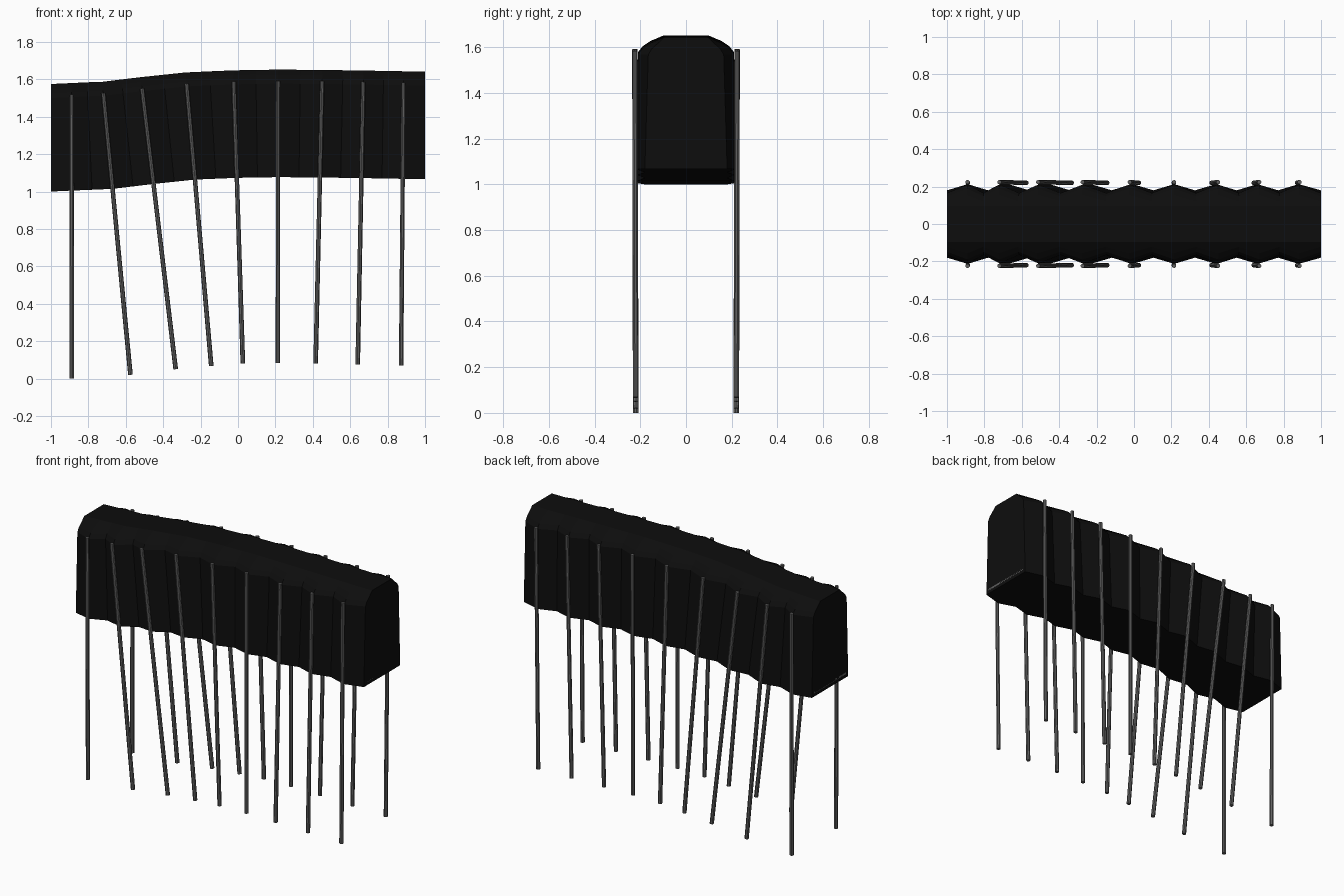
import bpy, bmesh
from mathutils import Vector, Matrix

if "Cube" in bpy.data.objects:
    bpy.data.objects.remove(bpy.data.objects["Cube"])

def material(name, v):
    m = bpy.data.materials.new(name)
    m.diffuse_color = (v, v, v, 1)
    m.use_nodes = True
    m.node_tree.nodes["Principled BSDF"].inputs["Base Color"].default_value = m.diffuse_color
    return m

black = material("matte black", 0.004)
grey = material("mid grey", 0.12)

# Support posts: (top x, top z, foot x, foot z); they lean with the curve of the walkway
POSTS = [(-0.89, 1.52, -0.888, 0.0), (-0.72, 1.527, -0.575, 0.02), (-0.513, 1.552, -0.333, 0.05),
         (-0.275, 1.577, -0.143, 0.067), (-0.023, 1.588, 0.026, 0.08), (0.215, 1.592, 0.213, 0.083),
         (0.45, 1.59, 0.415, 0.08), (0.67, 1.587, 0.64, 0.075), (0.885, 1.583, 0.872, 0.07)]

# Cross-section stations: origin on the underside, up direction, wide flag
ribs = []
for tx, tz, fx, fz in POSTS:
    t, f = Vector((tx, 0, tz)), Vector((fx, 0, fz))
    d = (t - f).normalized()
    ribs.append((t - d * 0.515, d, True))
up = Vector((0, 0, 1))
stations = [(Vector((-1, 0, 1.0)), up, False)]
for i, r in enumerate(ribs):
    stations.append(r)
    if i < len(ribs) - 1:
        n = ribs[i + 1]
        stations.append(((r[0] + n[0]) / 2, (r[1] + n[1]).normalized(), False))
stations.append((Vector((1, 0, 1.068)), up, False))

def outer(wide):
    a, b = (0.213, 0.211) if wide else (0.18, 0.165)
    return [(a, 0), (b, 0.5), (b * 0.9, 0.527), (b * 0.74, 0.55), (0.097, 0.575)]

def inner(wide):
    a, b = (0.188, 0.184) if wide else (0.155, 0.138)
    return [(a, 0.022), (b, 0.48), (b * 0.94, 0.508), (b * 0.8, 0.525)]

def plate(wide):
    a = 0.188 if wide else 0.16
    return [(a, 0.02), (a, 0.032)]

def sweep(name, profiles, mat):
    """Loft mirrored half profiles along the stations; a second profile makes a hollow."""
    bm = bmesh.new()
    loops = []
    for prof in profiles:
        rings = []
        for o, d, wide in stations:
            half = prof(wide)
            pts = half + [(-y, h) for y, h in reversed(half)]
            rings.append([bm.verts.new(o + d * h + Vector((0, y, 0))) for y, h in pts])
        n = len(rings[0])
        for r, s in zip(rings, rings[1:]):
            for k in range(n):
                bm.faces.new((r[k], r[(k + 1) % n], s[(k + 1) % n], s[k]))
        loops.append(rings)
    for end in (0, -1):
        if len(loops) == 1:
            bm.faces.new(loops[0][end])
        else:
            # rim between the outer and inner outline
            edges = []
            for rings in loops:
                r = rings[end]
                edges += [bm.edges.get((r[k], r[(k + 1) % len(r)])) for k in range(len(r))]
            bmesh.ops.bridge_loops(bm, edges=edges)
    bmesh.ops.recalc_face_normals(bm, faces=bm.faces)
    me = bpy.data.meshes.new(name)
    bm.to_mesh(me)
    bm.free()
    me.materials.append(mat)
    ob = bpy.data.objects.new(name, me)
    bpy.context.collection.objects.link(ob)
    return ob

# Covered walkway and its floor
sweep("tunnel_shell", [outer, inner], black)
sweep("walkway_floor", [plate], grey)

# Posts on both sides
for i, (tx, tz, fx, fz) in enumerate(POSTS):
    for side, s in (("front", -1), ("back", 1)):
        t, f = Vector((tx, s * 0.224, tz)), Vector((fx, s * 0.22, fz))
        bm = bmesh.new()
        rot = (t - f).to_track_quat('Z', 'Y').to_matrix().to_4x4()
        bmesh.ops.create_cone(bm, cap_ends=True, segments=8, radius1=0.0125, radius2=0.0115,
                              depth=(t - f).length, matrix=Matrix.Translation((t + f) / 2) @ rot)
        me = bpy.data.meshes.new(f"{side}_post_{i + 1}")
        bm.to_mesh(me)
        bm.free()
        me.materials.append(grey)
        bpy.context.collection.objects.link(bpy.data.objects.new(me.name, me))
